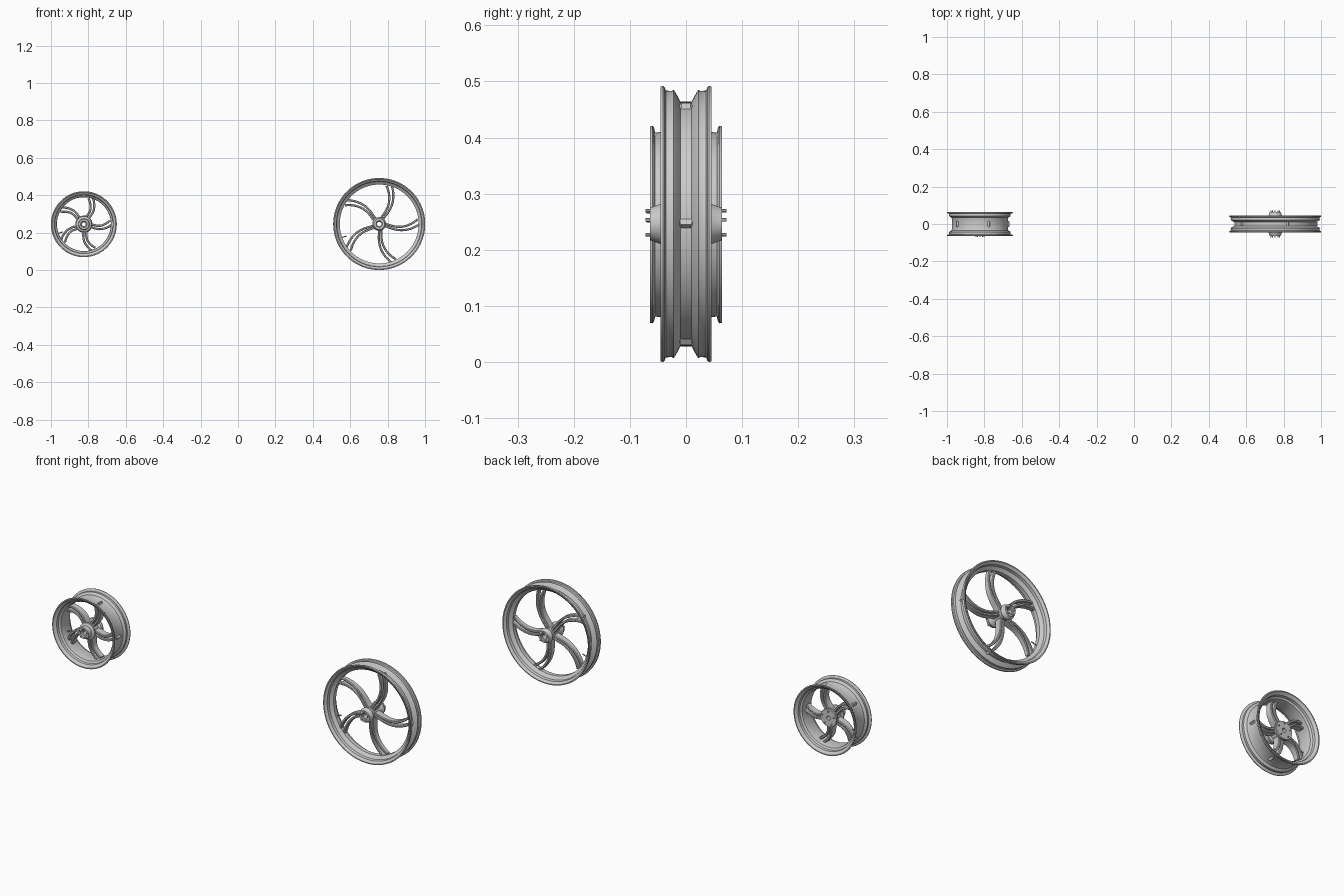
import bpy, bmesh, math
from mathutils import Vector

cube = bpy.data.objects.get("Cube")
if cube:
    bpy.data.objects.remove(cube, do_unlink=True)

metal = bpy.data.materials.new("cast grey metal")
metal.use_nodes = True
grey = (0.6, 0.6, 0.6, 1)
metal.diffuse_color = grey
metal.node_tree.nodes["Principled BSDF"].inputs["Base Color"].default_value = grey


def finish(name, bm, centre):
    """Turn a bmesh into a smooth-shaded object at a wheel centre."""
    bmesh.ops.recalc_face_normals(bm, faces=bm.faces)
    mesh = bpy.data.meshes.new(name)
    bm.to_mesh(mesh)
    bm.free()
    mesh.materials.append(metal)
    obj = bpy.data.objects.new(name, mesh)
    obj.location = centre
    bpy.context.collection.objects.link(obj)
    bpy.ops.object.select_all(action='DESELECT')
    obj.select_set(True)
    bpy.context.view_layer.objects.active = obj
    bpy.ops.object.shade_smooth_by_angle(angle=math.radians(35))
    return obj


def polar(r, a, y=0.0):
    return Vector((r * math.cos(a), y, r * math.sin(a)))


def skin(bm, rings, closed):
    """Bridge successive rings of vertices, capping the ends if open."""
    n = len(rings[0])
    pairs = list(zip(rings, rings[1:]))
    if closed:
        pairs.append((rings[-1], rings[0]))
    for a, b in pairs:
        for i in range(n):
            j = (i + 1) % n
            bm.faces.new((a[i], a[j], b[j], b[i]))
    if not closed:
        bm.faces.new(rings[0])
        bm.faces.new(rings[-1])


def lathe(name, profile, centre, steps=96):
    """Revolve a closed (radius, y) outline around the axle."""
    bm = bmesh.new()
    rings = [[bm.verts.new(polar(r, math.tau * k / steps, y)) for r, y in profile]
             for k in range(steps)]
    skin(bm, rings, True)
    return finish(name, bm, centre)


def mirrored(half):
    """Complete a half outline given from the +y side."""
    return half + [(r, -y) for r, y in reversed(half)]


def spokes(name, centre, path, turn, depth, width, gap):
    """Five pairs of curved bars; path holds (radius, degrees)."""
    bm = bmesh.new()
    pts = []
    steps = 5
    for i in range(len(path) - 1):
        p = [path[max(0, min(len(path) - 1, i + k))] for k in (-1, 0, 1, 2)]
        for s in range(steps + (i == len(path) - 2)):
            t = s / steps
            r, a = [0.5 * (2 * q1 + (q2 - q0) * t + (2 * q0 - 5 * q1 + 4 * q2 - q3) * t * t
                           + (3 * q1 - q0 - 3 * q2 + q3) * t ** 3)
                    for q0, q1, q2, q3 in zip(*p)]
            pts.append((r, math.radians(a)))
    for k in range(5):
        base = math.radians(turn) + math.tau * k / 5
        line = [polar(r, a + base) for r, a in pts]
        for side in (-1, 1):
            rings = []
            for i, p in enumerate(line):
                t = i / (len(line) - 1)
                tangent = (line[min(i + 1, len(line) - 1)] - line[max(i - 1, 0)]).normalized()
                across = Vector((-tangent.z, 0, tangent.x))
                mid = p + across * side * (gap[0] + (gap[1] - gap[0]) * t ** 1.5)
                w = width / 2
                d = (depth[0] + (depth[1] - depth[0]) * t) / 2
                b = w * 0.5
                section = [(w, d - b), (w - b, d), (b - w, d), (-w, d - b),
                           (-w, b - d), (b - w, -d), (w - b, -d), (w, b - d)]
                rings.append([bm.verts.new(mid + across * u + Vector((0, v, 0)))
                              for u, v in section])
            skin(bm, rings, False)
    return finish(name, bm, centre)


def pegs(name, centre, places, radius, length, radial=False):
    """Small hexagonal pegs along the axle, or pointing at it."""
    bm = bmesh.new()
    for p, a in places:
        axis = polar(1, a) if radial else Vector((0, 1, 0))
        rot = axis.to_track_quat('Z', 'Y').to_matrix().to_4x4()
        rot.translation = p
        bmesh.ops.create_cone(bm, cap_ends=True, segments=6, radius1=radius,
                              radius2=radius, depth=length, matrix=rot)
    return finish(name, bm, centre)


def bolt_circle(r, y):
    angles = [math.radians(18) + math.tau * k / 5 for k in range(5)]
    return [(polar(r, a, y), a) for a in angles]


big = Vector((0.755, 0, 0.246))
small = Vector((-0.824, 0, 0.245))

# Large narrow wheel: rim outline runs outside then inside
outer = [(0.218, 0.010), (0.235, 0.019), (0.239, 0.022), (0.237, 0.026),
         (0.238, 0.036), (0.244, 0.038), (0.246, 0.041), (0.245, 0.045)]
inner = [(0.240, 0.045), (0.236, 0.040), (0.229, 0.036), (0.227, 0.022), (0.211, 0.010)]
lathe("large_rim", mirrored(outer + inner), big)
spokes("large_spokes", big,
       [(0.022, -8), (0.07, -14), (0.115, -12), (0.165, -5), (0.215, 4)],
       0, (0.040, 0.022), 0.012, (0.006, 0.014))
lathe("large_hub", mirrored([(0.028, 0.022), (0.037, 0.044), (0.034, 0.050), (0.029, 0.064),
                             (0.018, 0.064), (0.016, 0.060), (0.012, 0.058)]), big, 48)
pegs("large_hub_bolts", big, bolt_circle(0.0235, 0.067) + bolt_circle(0.0235, -0.067),
     0.003, 0.010)

# Small wide wheel: rim with a broad drop centre
outer = [(0.150, 0.028), (0.153, 0.036), (0.163, 0.041), (0.165, 0.044),
         (0.164, 0.055), (0.173, 0.057), (0.176, 0.060), (0.175, 0.064)]
inner = [(0.170, 0.064), (0.166, 0.060), (0.157, 0.054), (0.155, 0.042),
         (0.146, 0.036), (0.144, 0.028)]
lathe("small_rim", mirrored(outer + inner), small)
spokes("small_spokes", small,
       [(0.025, -6), (0.055, -13), (0.085, -12), (0.115, -5), (0.147, 4)],
       0, (0.044, 0.030), 0.012, (0.007, 0.012))
lathe("small_hub", [(0.010, 0.034), (0.044, 0.034), (0.046, 0.030), (0.044, 0.018),
                    (0.034, 0.010), (0.034, -0.020), (0.042, -0.026), (0.042, -0.034),
                    (0.030, -0.040), (0.028, -0.062), (0.018, -0.062), (0.015, -0.056),
                    (0.010, -0.054)], small, 48)
pegs("small_hub_bolts", small, bolt_circle(0.0225, -0.065) + bolt_circle(0.034, 0.036),
     0.003, 0.010)

# Valve stems on the inside of each rim
valve = math.radians(200)
pegs("large_valve", big, [(polar(0.200, valve), valve)], 0.003, 0.03, True)
pegs("small_valve", small, [(polar(0.134, valve), valve)], 0.003, 0.03, True)
